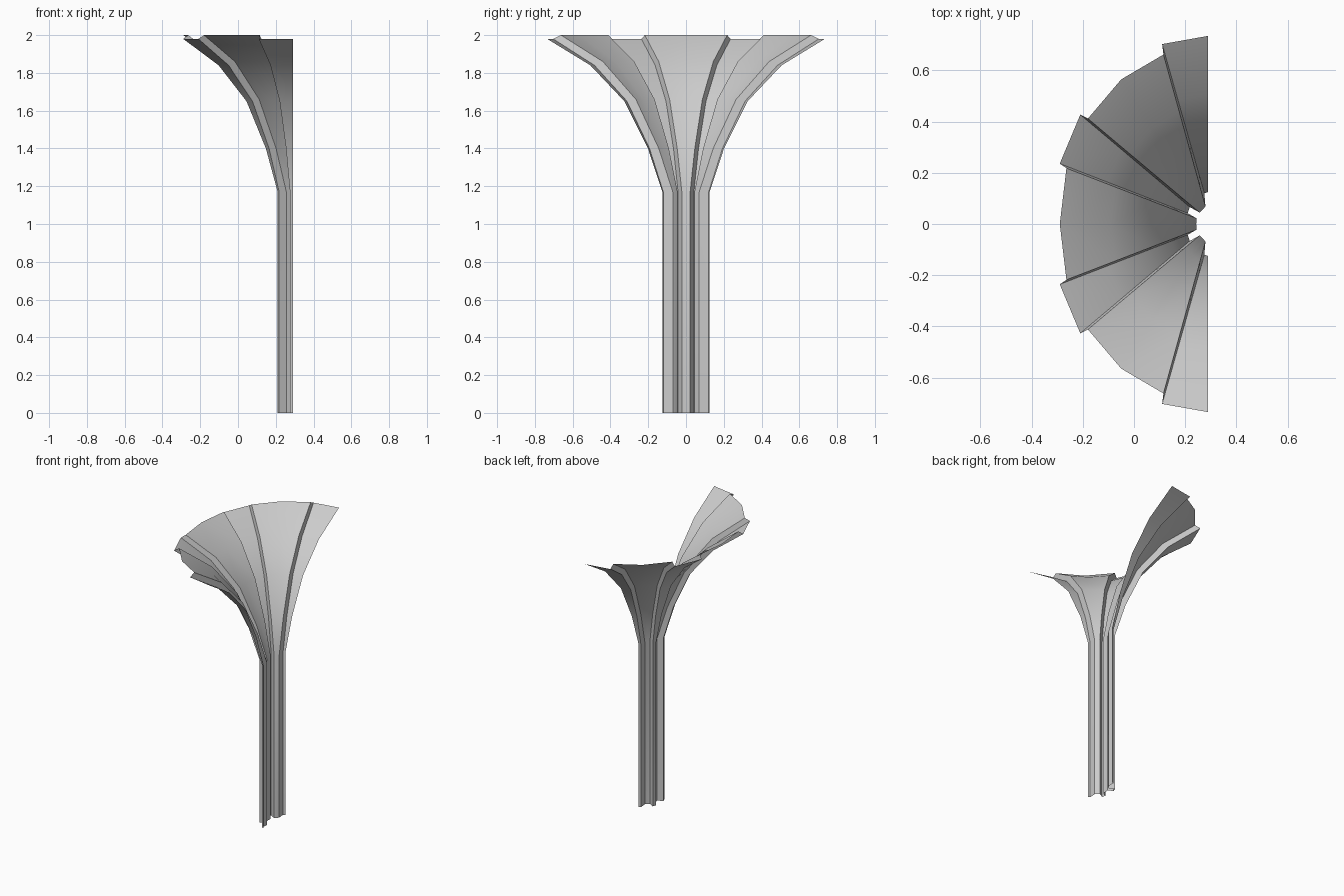
import bpy, math

if "Cube" in bpy.data.objects:
    bpy.data.objects.remove(bpy.data.objects["Cube"])

# Flare profile: fraction of the way from stem to rim, with heights for ribs and webs
T = [0, 0, 0.125, 0.33, 0.625, 1]
RIB_Z = [0, 1.17, 1.40, 1.65, 1.84, 1.98]
WEB_Z = [0, 1.17, 1.40, 1.66, 1.86, 2.00]

# Plan of each long edge: (stem xy, rim xy, heights)
wall_out = ((0.29, 0.125), (0.29, 0.735), RIB_Z)
wall_in = ((0.275, 0.12), (0.11, 0.703), RIB_Z)
side_a = ((0.279, 0.07), (0.115, 0.662), WEB_Z)
side_mid = ((0.27, 0.057), (-0.05, 0.565), WEB_Z)
side_b = ((0.256, 0.045), (-0.18, 0.412), WEB_Z)
diag_far = ((0.218, 0.066), (-0.21, 0.427), RIB_Z)
diag_near = ((0.21, 0.042), (-0.29, 0.236), RIB_Z)
centre_a = ((0.245, 0.022), (-0.264, 0.218), WEB_Z)
centre_mid = ((0.243, 0.0), (-0.29, 0.0), WEB_Z)


def strip(name, edges):
    """Sheet lofted between neighbouring flare edges, mirrored across y."""
    n = len(T)
    verts = [(a[0] + (b[0] - a[0]) * t, a[1] + (b[1] - a[1]) * t, z)
             for a, b, zs in edges for t, z in zip(T, zs)]
    faces = [(i * n + j, (i + 1) * n + j, (i + 1) * n + j + 1, i * n + j + 1)
             for i in range(len(edges) - 1) for j in range(n - 1)]
    mesh = bpy.data.meshes.new(name)
    mesh.from_pydata(verts, [], faces)
    ob = bpy.data.objects.new(name, mesh)
    bpy.context.collection.objects.link(ob)
    bpy.ops.object.select_all(action='DESELECT')
    ob.select_set(True)
    bpy.context.view_layer.objects.active = ob
    bpy.ops.object.shade_smooth_by_angle(angle=math.radians(30))
    m = ob.modifiers.new("mirror", 'MIRROR')
    m.use_axis = (False, True, False)
    m.use_clip = True
    return ob


# Ribs stand proud of the webs, each with its side walls
strip("wall_rib", [wall_out, wall_in, side_a])
strip("side_web", [side_a, side_mid, side_b])
strip("diagonal_rib", [side_b, diag_far, diag_near, centre_a])
strip("centre_web", [centre_a, centre_mid])
